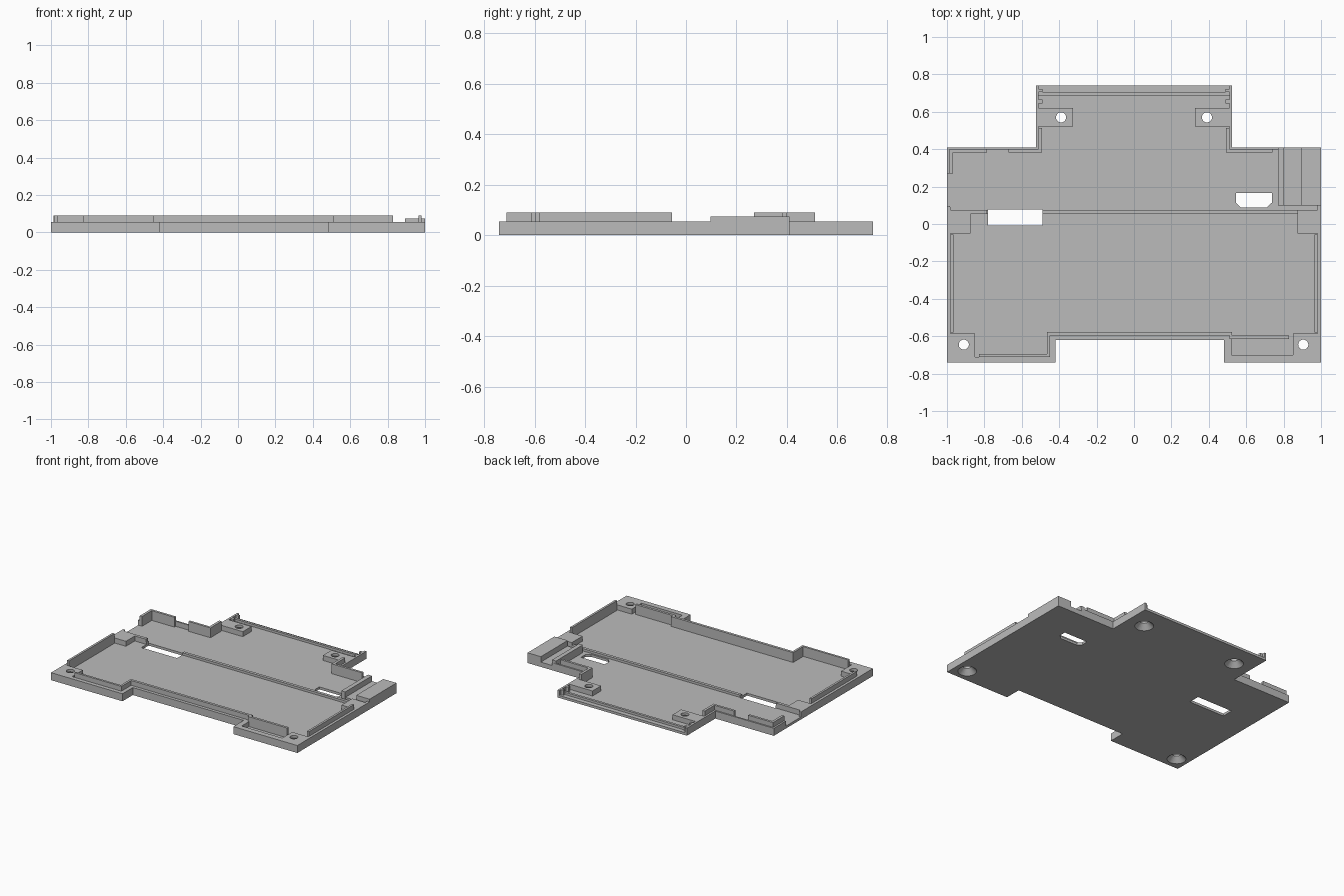
import bpy
import bmesh

if "Cube" in bpy.data.objects:
    bpy.data.objects.remove(bpy.data.objects["Cube"], do_unlink=True)

FLOOR, RIM, BLOCK, WALL = 0.018, 0.055, 0.075, 0.09

grey = bpy.data.materials.new("plain_grey")
grey.use_nodes = True
colour = (0.5, 0.5, 0.5, 1)
grey.diffuse_color = colour
grey.node_tree.nodes["Principled BSDF"].inputs["Base Color"].default_value = colour


def finish(name, bm):
    bmesh.ops.recalc_face_normals(bm, faces=bm.faces)
    mesh = bpy.data.meshes.new(name)
    bm.to_mesh(mesh)
    bm.free()
    mesh.materials.append(grey)
    obj = bpy.data.objects.new(name, mesh)
    bpy.context.collection.objects.link(obj)
    return obj


def prism(name, points, low, high):
    """Extrude a plan outline from low to high."""
    bm = bmesh.new()
    face = bm.faces.new([bm.verts.new((x, y, low)) for x, y in points])
    new = bmesh.ops.extrude_face_region(bm, geom=[face])["geom"]
    for v in new:
        if isinstance(v, bmesh.types.BMVert):
            v.co.z = high
    return finish(name, bm)


def box(name, x0, x1, y0, y1, high, low=0.008):
    return prism(name, [(x0, y0), (x1, y0), (x1, y1), (x0, y1)], low, high)


def cone(name, x, y, low, high, r_low, r_high):
    bm = bmesh.new()
    bmesh.ops.create_cone(bm, cap_ends=True, segments=32, radius1=r_low,
                          radius2=r_high, depth=high - low)
    bmesh.ops.translate(bm, verts=bm.verts, vec=(x, y, (low + high) / 2))
    return finish(name, bm)


def cut(target, cutter):
    cutter.hide_render = True
    mod = target.modifiers.new("cut", "BOOLEAN")
    mod.operation = "DIFFERENCE"
    mod.solver = "EXACT"
    mod.object = cutter
    bpy.context.view_layer.objects.active = target
    bpy.ops.object.modifier_apply(modifier=mod.name)
    bpy.data.objects.remove(cutter, do_unlink=True)


# Base plate with front notch and rear tab
plate = prism("base_plate", [
    (-1, -0.74), (-0.42, -0.74), (-0.42, -0.62), (0.48, -0.62), (0.48, -0.74),
    (1, -0.74), (1, 0.41), (0.525, 0.41), (0.525, 0.74), (-0.525, 0.74),
    (-0.525, 0.41), (-1, 0.41)], 0, RIM)

# Recessed floor, leaving the rim, corner pads and screw bosses standing
for area in [
    (-0.98, 0.98, -0.585, -0.05),     # front bay
    (-0.875, 0.875, -0.06, 0.08),     # middle
    (-0.85, -0.45, -0.71, -0.58),     # front left pocket
    (0.52, 0.85, -0.70, -0.58),       # front right pocket
    (-0.98, 0.98, 0.075, 0.1),        # strip behind the pads
    (-0.985, 0.775, 0.09, 0.398),     # rear bay
    (-1.1, -0.9, 0.095, 0.27),        # side opening
    (-0.51, 0.51, 0.39, 0.52),        # tab
    (-0.325, 0.325, 0.5, 0.64),       # between bosses
    (-0.51, 0.51, 0.62, 0.8),         # open tab end
]:
    cut(plate, box("floor_cutter", *area, 0.2, FLOOR))

# Low rib across the floor, slotted together with the plate
rib = box("cross_rib", -0.875, 0.98, 0.053, 0.075, 0.035)


def slot_cutter(kind):
    if kind == "wide":
        return box("slot_cutter", -0.78, -0.49, -0.007, 0.078, 0.2, -0.1)
    return prism("slot_cutter", [
        (0.57, 0.088), (0.71, 0.088), (0.738, 0.115), (0.738, 0.165),
        (0.545, 0.165), (0.545, 0.115)], -0.1, 0.2)


cut(plate, slot_cutter("wide"))
cut(plate, slot_cutter("small"))
cut(rib, slot_cutter("wide"))
box("rib_stub", -0.875, -0.785, 0.053, 0.075, RIM)

# Countersunk screw holes
for x, y in [(-0.91, -0.645), (0.905, -0.645), (-0.39, 0.57), (0.39, 0.57)]:
    cut(plate, cone("hole_cutter", x, y, -0.1, 0.2, 0.027, 0.027))
    cut(plate, cone("countersink_cutter", x, y, -0.002, 0.037, 0.065, 0.027))

# Parts repeated on both sides
for side, s in (("left", 1), ("right", -1)):
    def pair(name, inner, outer, y0, y1, high):
        a, b = sorted((s * inner, s * outer))
        box(side + "_" + name, a, b, y0, y1, high)

    pair("side_wall", 0.965, 0.981, -0.58, -0.055, WALL)
    pair("tab_wall", 0.492, 0.511, 0.383, 0.512, WALL)
    pair("tab_front_nub", 0.49, 0.515, 0.645, 0.665, RIM)
    pair("tab_back_nub", 0.49, 0.515, 0.705, 0.722, RIM)

# Front locating walls
box("front_left_wall", -0.83, -0.45, -0.711, -0.695, WALL)
box("front_step_wall", -0.465, -0.449, -0.711, -0.58, WALL)
box("front_middle_wall", -0.465, 0.525, -0.597, -0.578, WALL)
box("front_right_wall", 0.51, 0.83, -0.615, -0.597, WALL)

# Rear locating walls
box("rear_corner_wall", -0.98, -0.785, 0.383, 0.4, WALL)
box("rear_side_wall", -0.987, -0.968, 0.27, 0.4, WALL)
box("rear_inner_wall", -0.67, -0.492, 0.383, 0.4, WALL)
box("rear_far_wall", 0.492, 0.74, 0.383, 0.4, WALL)

# Rib along the rear tab
box("tab_rib", -0.511, 0.511, 0.688, 0.706, 0.035)

# Raised block with a channel and retaining rib
cut(plate, box("channel_cutter", 0.8, 0.895, 0.09, 0.5, 0.2, 0.035))
box("side_block", 0.892, 1, 0.098, 0.41, BLOCK, 0.01)
box("channel_rib", 0.77, 0.802, 0.098, 0.408, BLOCK)
